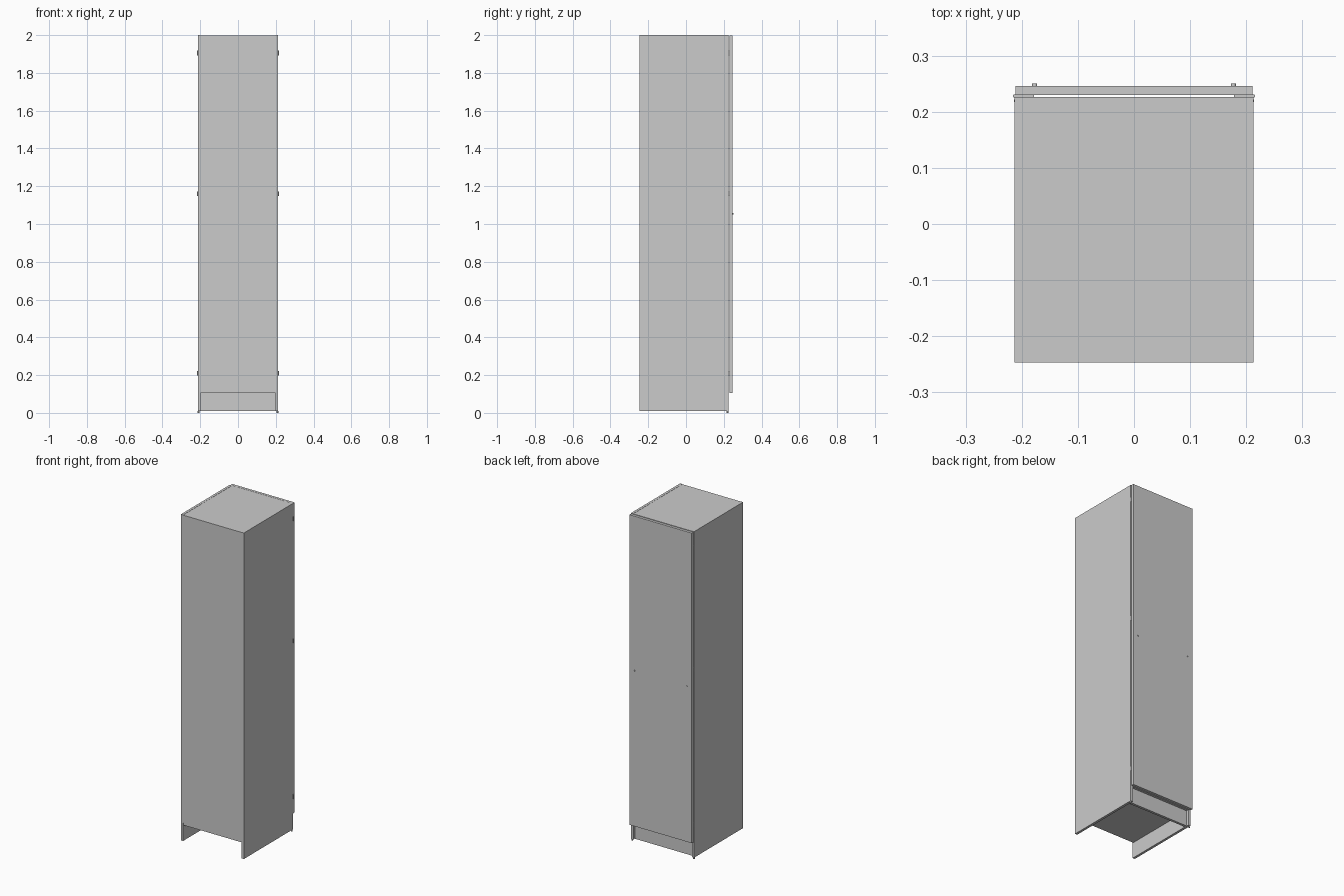
import bpy

if "Cube" in bpy.data.objects:
    bpy.data.objects.remove(bpy.data.objects["Cube"])

W, BACK, FRONT, TOP = 0.213, -0.247, 0.226, 2.0
T = 0.015  # panel thickness


def box(name, x, y, z, bevel=0.0):
    """Box from (min, max) ranges."""
    r = (x, y, z)
    bpy.ops.mesh.primitive_cube_add(size=1, location=[(a + b) / 2 for a, b in r])
    o = bpy.context.object
    o.name = name
    o.scale = [b - a for a, b in r]
    bpy.ops.object.transform_apply(location=False, rotation=False, scale=True)
    if bevel:
        m = o.modifiers.new("edge", 'BEVEL')
        m.width, m.segments = bevel, 2
    return o


def cyl(name, loc, radius, depth, rot=(0, 0, 0)):
    bpy.ops.mesh.primitive_cylinder_add(vertices=16, radius=radius, depth=depth,
                                        location=loc, rotation=rot)
    o = bpy.context.object
    o.name = name
    bpy.ops.object.shade_smooth_by_angle()
    return o


# Carcass
inner = (-W + T, W - T)
box("top_panel", inner, (BACK + 0.004, FRONT), (TOP - T - 0.001, TOP - 0.001))
box("bottom_panel", inner, (BACK + 0.004, FRONT), (0.105, 0.105 + T))
box("back_panel", inner, (BACK, BACK + 0.004), (0.12, TOP - 0.001))
box("plinth", inner, (0.196, 0.211), (0.01, 0.105))

# Door
box("door", (-W + 0.002, W - 0.002), (0.2295, 0.246), (0.105, TOP - 0.002), 0.0008)

# Side panels, feet, hinges and knobs on both sides
for s, side in ((-1, "left"), (1, "right")):
    xs = sorted((s * W, s * (W - T)))
    box(side + "_side_panel", xs, (BACK, FRONT), (0.01, TOP))
    cyl(side + "_foot", (s * (W - 0.004), FRONT - 0.006, 0.005), 0.005, 0.01)
    for i, z in enumerate((0.21, 1.16, 1.905)):
        cyl(f"{side}_hinge_pin_{i}", (s * W, 0.228, z), 0.003, 0.025)
        box(f"{side}_hinge_leaf_{i}", sorted((s * W, s * (W - 0.035))),
            (FRONT, 0.2295), (z - 0.0125, z + 0.0125))
    cyl(side + "_knob", (s * 0.177, 0.248, 1.055), 0.0045, 0.005, (1.5708, 0, 0))
